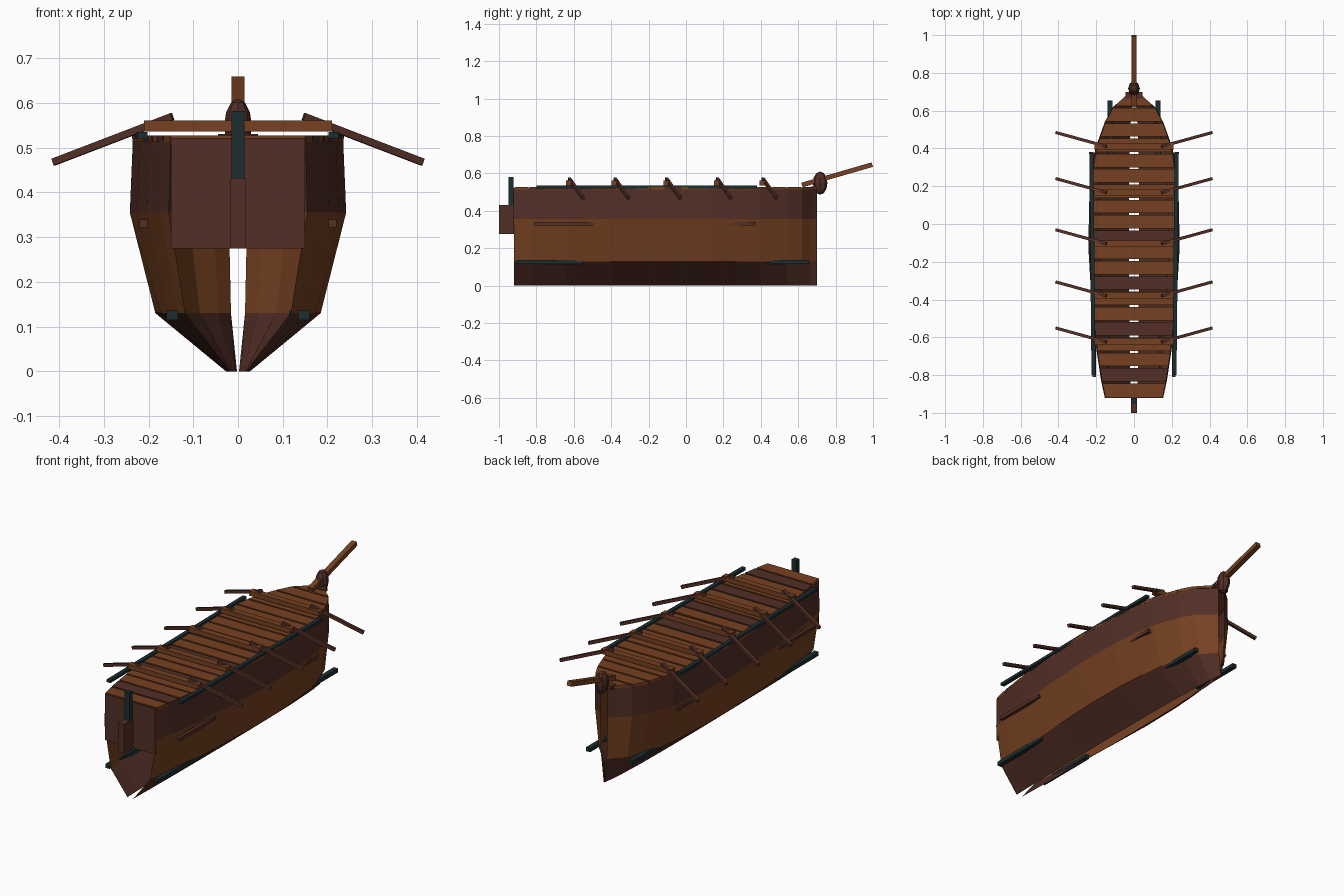
import bpy, bmesh, math
from mathutils import Vector

if "Cube" in bpy.data.objects:
    bpy.data.objects.remove(bpy.data.objects["Cube"])


def material(name, rgb):
    m = bpy.data.materials.new(name)
    m.diffuse_color = (*rgb, 1)
    m.use_nodes = True
    m.node_tree.nodes["Principled BSDF"].inputs["Base Color"].default_value = m.diffuse_color
    return m


BROWN = material("warm_brown_wood", (0.181, 0.053, 0.015))
DARK = material("dark_red_wood", (0.084, 0.028, 0.019))
TEAL = material("dark_teal_metal", (0.012, 0.027, 0.030))


def make(name, bm, *mats):
    bmesh.ops.recalc_face_normals(bm, faces=bm.faces)
    me = bpy.data.meshes.new(name)
    bm.to_mesh(me)
    bm.free()
    for m in mats:
        me.materials.append(m)
    ob = bpy.data.objects.new(name, me)
    bpy.context.collection.objects.link(ob)
    return ob


def box(name, x, y, z, mat):
    """Box from (min, max) pairs."""
    bm = bmesh.new()
    bmesh.ops.create_cube(bm, size=1)
    for v in bm.verts:
        v.co = [(r[0] + r[1]) / 2 + c * (r[1] - r[0]) for r, c in zip((x, y, z), v.co)]
    return make(name, bm, mat)


def bar(name, a, b, w, h, mat):
    """Square bar running from a to b."""
    a, b = Vector(a), Vector(b)
    bm = bmesh.new()
    bmesh.ops.create_cube(bm, size=1)
    for v in bm.verts:
        v.co = (v.co.x * w, v.co.y * (b - a).length, v.co.z * h)
    ob = make(name, bm, mat)
    ob.location = (a + b) / 2
    ob.rotation_euler = (b - a).to_track_quat('Y', 'Z').to_euler()
    return ob


# Half width of the hull at deck level along y
STATIONS = [(-0.92, .15), (-0.83, .169), (-0.64, .197), (-0.4, .219), (-0.12, .235),
            (0.12, .23), (0.27, .217), (0.40, .199), (0.54, .15), (0.62, .108),
            (0.665, .055), (0.70, .02)]
# Cross-section: width factor and height
SECTION = [(.115, 0), (.787, .13), (1.03, .355), (1.0, .525)]


def half_width(y):
    for (y0, w0), (y1, w1) in zip(STATIONS, STATIONS[1:]):
        if y <= y1:
            return w0 + (w1 - w0) * (y - y0) / (y1 - y0)
    return STATIONS[-1][1]


# Hull: one open shell side, mirrored, with a slit along the keel
bm = bmesh.new()
rows = [[bm.verts.new((w * f, y, z)) for f, z in SECTION] for y, w in STATIONS]
for r0, r1 in zip(rows, rows[1:]):
    for j in range(3):
        face = bm.faces.new((r0[j], r1[j], r1[j + 1], r0[j + 1]))
        face.material_index = 0 if j == 1 else 1
hull = make("hull_sides", bm, BROWN, DARK)
hull.modifiers.new("mirror", 'MIRROR')

# Deck planks, tapered to the hull outline
PITCH = 1.62 / 20
for i in range(20):
    y0 = -0.92 + i * PITCH + 0.005
    y1 = y0 + PITCH - 0.010
    bm = bmesh.new()
    bmesh.ops.create_cube(bm, size=1)
    for v in bm.verts:
        y = y0 if v.co.y < 0 else y1
        v.co = (math.copysign(half_width(y) + 0.001, v.co.x), y, 0.520 + v.co.z * 0.014)
    make(f"deck_plank_{i}", bm, DARK if i in (1, 4, 7, 10) else BROWN)

# Stern: transom, rudder and rudder post
box("transom", (-.15, .15), (-.922, -.912), (.275, .522), DARK)
box("rudder", (-.017, .017), (-1.0, -.92), (.275, .432), DARK)
box("rudder_post", (-.015, .015), (-.95, -.922), (.43, .582), TEAL)

# Bow: block, bowsprit and knob
box("bow_block", (-.045, .045), (.665, .70), (.512, .531), DARK)
bar("bowsprit", (0, .62, .538), (0, .996, .647), .028, .025, BROWN)
bm = bmesh.new()
bmesh.ops.create_uvsphere(bm, u_segments=8, v_segments=6, radius=1)
for v in bm.verts:
    v.co = (v.co.x * .031, .717 + v.co.y * .039, .548 + v.co.z * .062)
make("bow_knob", bm, DARK)

# Rowing benches and oars
for i, y in enumerate((-.624, -.38, -.104, .167, .411)):
    box(f"bench_{i}", (-.21, .21), (y - .017, y + .017), (.536, .561), BROWN)
    for s, side in ((-1, "left"), (1, "right")):
        bar(f"oar_{side}_{i}", (s * .147, y, .570), (s * .413, y + .073, .468), .016, .016, DARK)

# Rails and rubbing strips on both sides
for s, side in ((-1, "left"), (1, "right")):
    bar(f"gunwale_rail_{side}", (s * .214, -.80, .528), (s * .226, .38, .528), .022, .015, TEAL)
    x = s * .147
    box(f"stern_lower_rail_{side}", (x - .0125, x + .0125), (-.905, -.55), (.115, .136), TEAL)
    x = s * .127
    box(f"bow_lower_rail_{side}", (x - .0125, x + .0125), (.36, .655), (.115, .136), TEAL)
    x = s * .211
    box(f"stern_strip_{side}", (x - .009, x + .009), (-.81, -.5), (.322, .340), DARK)
    box(f"bow_strip_{side}", (x - .009, x + .009), (.04, .375), (.322, .340), DARK)
